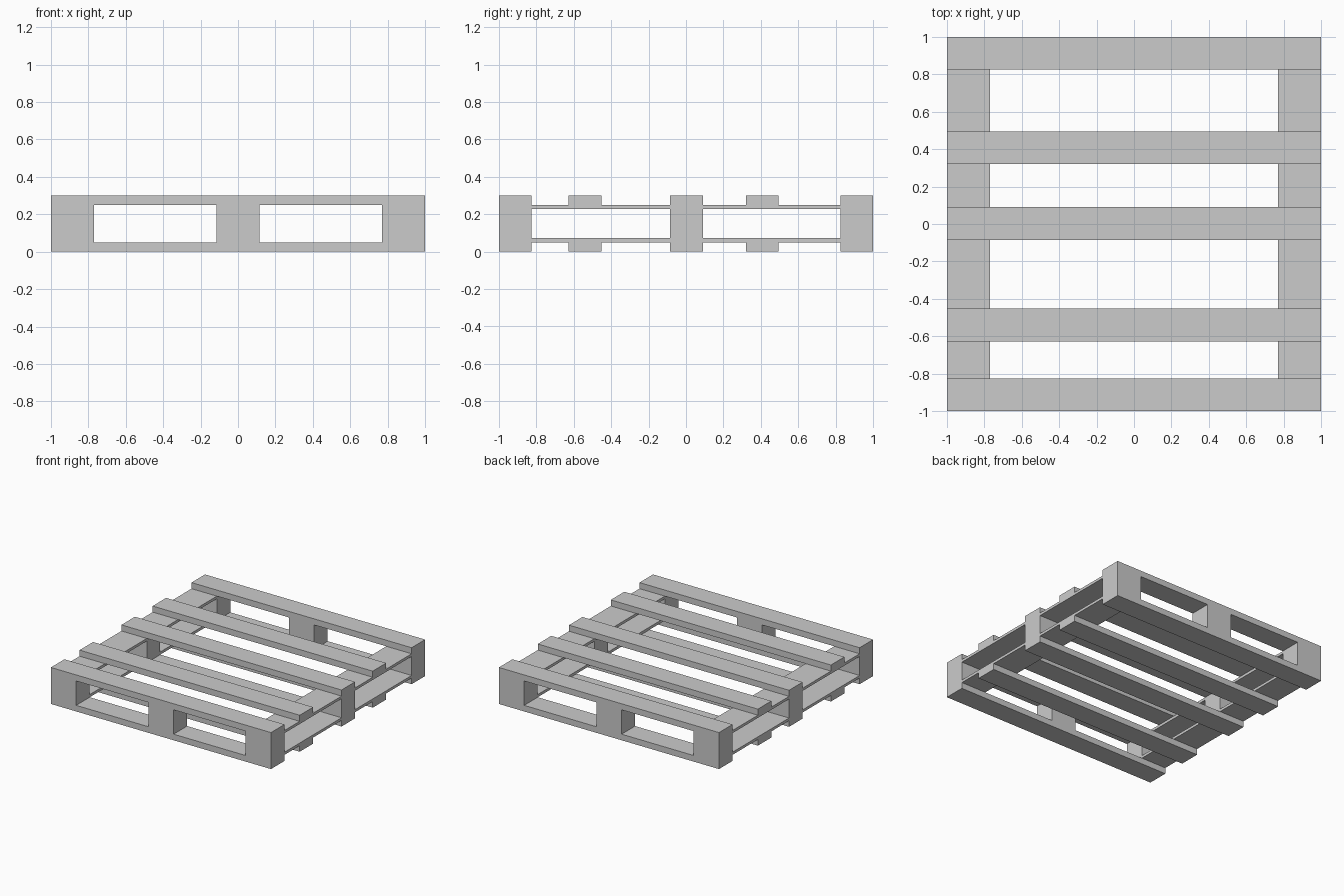
import bpy, bmesh

if "Cube" in bpy.data.objects:
    bpy.data.objects.remove(bpy.data.objects["Cube"])

W = 0.23                 # block and stringer width in x
D = 0.175                # slat depth in y
Z = [0.0, 0.05, 0.25, 0.30]


def finish(name, bm):
    bmesh.ops.recalc_face_normals(bm, faces=bm.faces)
    me = bpy.data.meshes.new(name)
    bm.to_mesh(me)
    bm.free()
    bpy.context.collection.objects.link(bpy.data.objects.new(name, me))


def box(name, x0, x1, y0, y1, z0, z1):
    bm = bmesh.new()
    bmesh.ops.create_cube(bm, size=1)
    for v in bm.verts:
        v.co = (x0 + (v.co.x + 0.5) * (x1 - x0),
                y0 + (v.co.y + 0.5) * (y1 - y0),
                z0 + (v.co.z + 0.5) * (z1 - z0))
    finish(name, bm)


def windowed_row(name, xs, y):
    """Top slat, bottom slat and blocks as one solid; odd columns are open."""
    bm = bmesh.new()
    grid = [[bm.verts.new((x, y - D / 2, z)) for z in Z] for x in xs]
    for i in range(len(xs) - 1):
        for k in range(3):
            if not (k == 1 and i % 2):
                bm.faces.new((grid[i][k], grid[i + 1][k],
                              grid[i + 1][k + 1], grid[i][k + 1]))
    ext = bmesh.ops.extrude_face_region(bm, geom=bm.faces[:])
    verts = [g for g in ext["geom"] if isinstance(g, bmesh.types.BMVert)]
    bmesh.ops.translate(bm, verts=verts, vec=(0, D, 0))
    finish(name, bm)


# End rows with three blocks, middle row with two
E = 1 - D / 2
three = [-1, W - 1, -W / 2, W / 2, 1 - W, 1]
windowed_row("front_row", three, -E)
windowed_row("back_row", three, E)
windowed_row("middle_row", [-1, W - 1, 1 - W, 1], 0.003)

# Loose slats on top and bottom
for label, y in (("front", -0.54), ("back", 0.408)):
    box(f"{label}_top_slat", -1, 1, y - D / 2, y + D / 2, Z[2], Z[3])
    box(f"{label}_bottom_slat", -1, 1, y - D / 2, y + D / 2, Z[0], Z[1])

# Thin stringer boards between the blocks
for side, x in (("left", -1), ("right", 1 - W)):
    for label, y0, y1 in (("front", D - 1, 0.003 - D / 2),
                          ("back", 0.003 + D / 2, 1 - D)):
        box(f"{side}_{label}_upper_board", x, x + W, y0, y1, 0.228, 0.25)
        box(f"{side}_{label}_lower_board", x, x + W, y0, y1, 0.05, 0.072)
